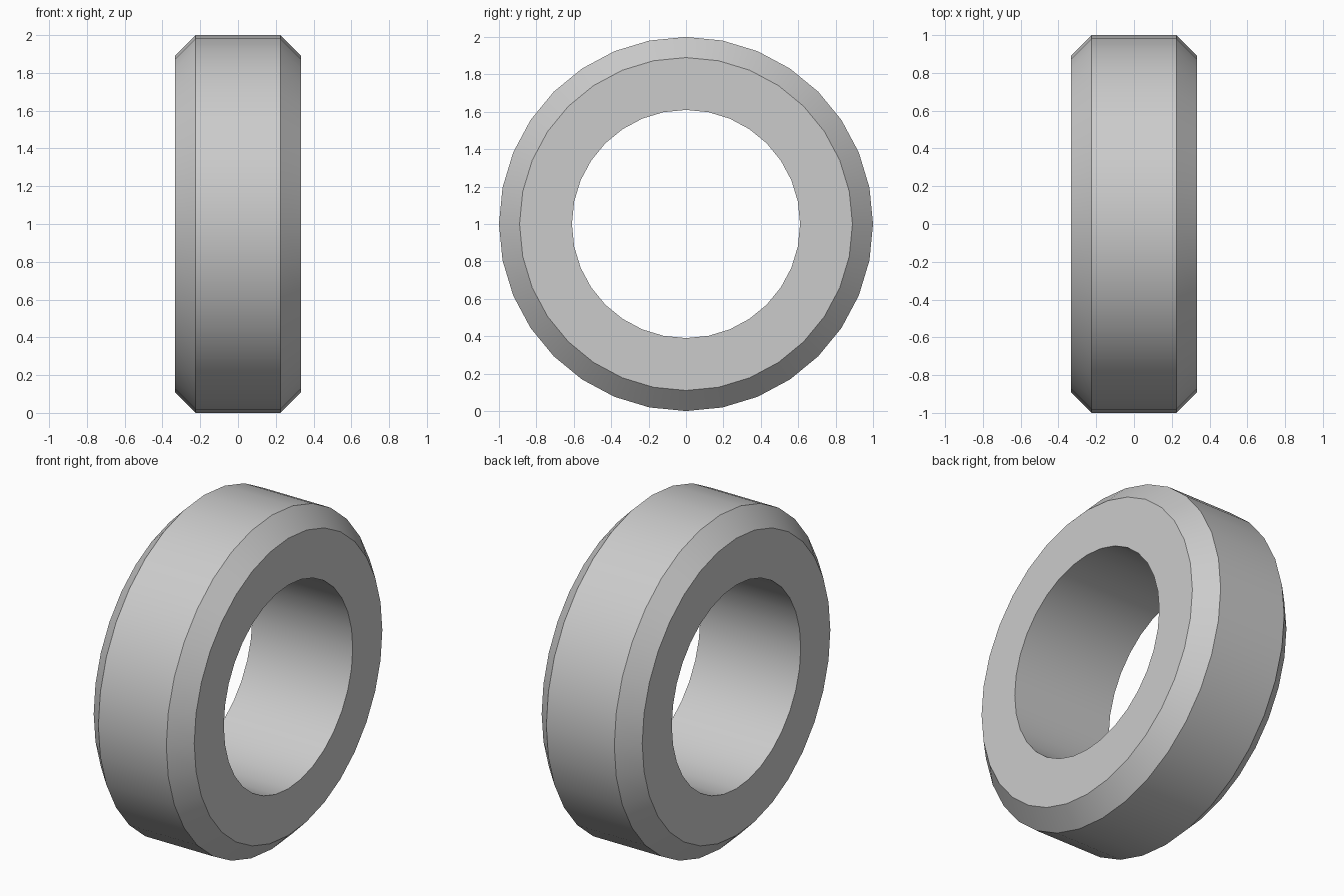
import bpy, bmesh
from math import radians, tau
from mathutils import Matrix, Vector

cube = bpy.data.objects.get("Cube")
if cube:
    bpy.data.objects.remove(cube)

SEGMENTS = 32
OUTER, FACE_EDGE, BORE = 1.0, 0.89, 0.61
HALF_WIDTH, TREAD_HALF = 0.333, 0.225

# Plain grey
grey = bpy.data.materials.new("grey")
grey.use_nodes = True
colour = (0.6, 0.6, 0.6, 1)
grey.diffuse_color = colour
grey.node_tree.nodes["Principled BSDF"].inputs["Base Color"].default_value = colour

# Chamfered ring: a closed cross-section swept about the x axis
profile = [(-HALF_WIDTH, BORE), (-HALF_WIDTH, FACE_EDGE), (-TREAD_HALF, OUTER),
           (TREAD_HALF, OUTER), (HALF_WIDTH, FACE_EDGE), (HALF_WIDTH, BORE)]
bm = bmesh.new()
rings = []
for i in range(SEGMENTS):
    turn = Matrix.Rotation(tau * i / SEGMENTS, 3, 'X')
    rings.append([bm.verts.new(turn @ Vector((x, 0, r))) for x, r in profile])
for i, ring in enumerate(rings):
    following = rings[(i + 1) % SEGMENTS]
    for j in range(len(profile)):
        k = (j + 1) % len(profile)
        bm.faces.new((ring[j], ring[k], following[k], following[j]))
bmesh.ops.recalc_face_normals(bm, faces=bm.faces)

mesh = bpy.data.meshes.new("ring")
bm.to_mesh(mesh)
bm.free()
mesh.materials.append(grey)
ring_object = bpy.data.objects.new("ring", mesh)
ring_object.location.z = OUTER
bpy.context.collection.objects.link(ring_object)

# Smooth around the ring, crisp at the chamfers
bpy.context.view_layer.objects.active = ring_object
ring_object.select_set(True)
bpy.ops.object.shade_smooth_by_angle(angle=radians(30))
